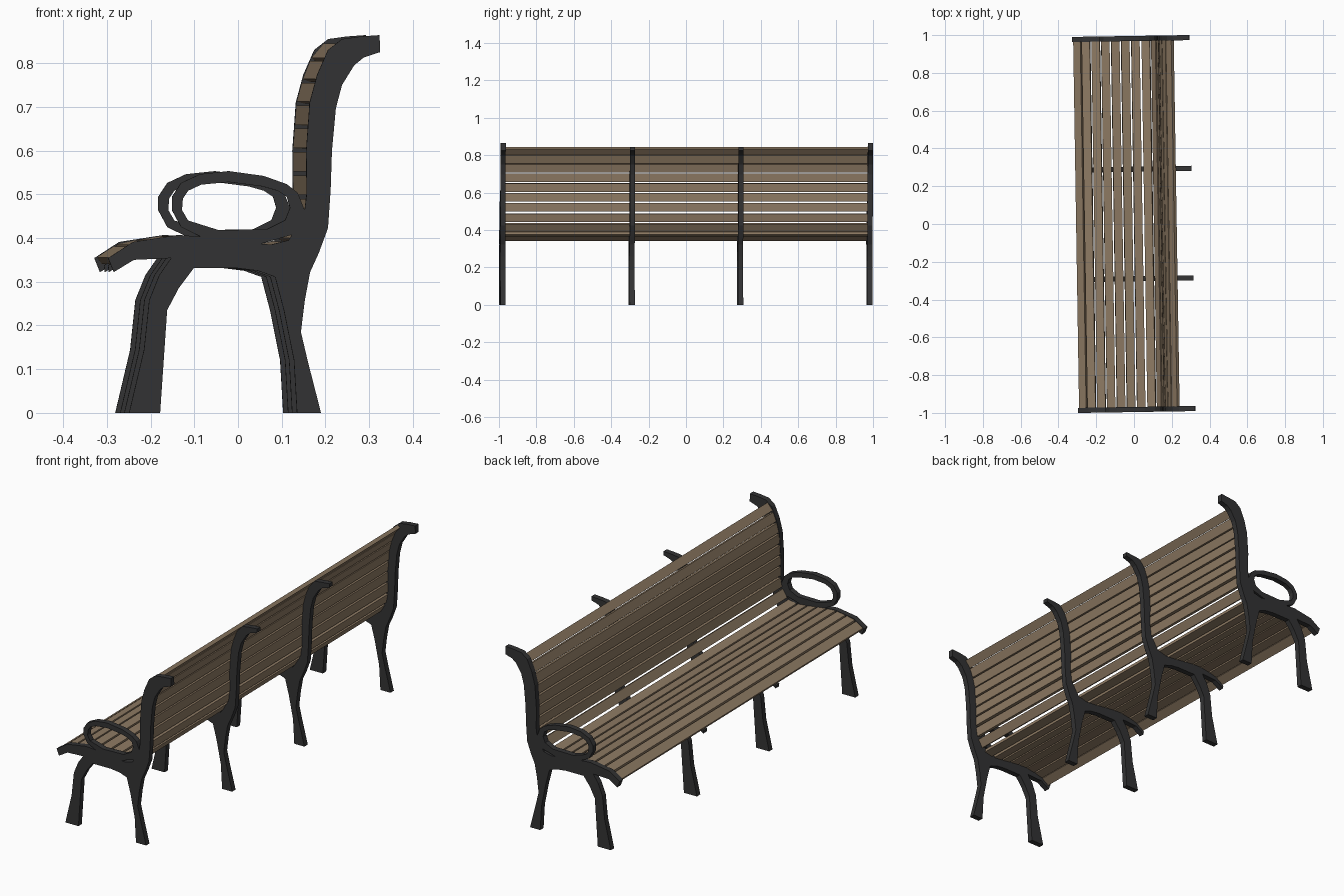
import bpy, bmesh
from mathutils import Vector, Matrix

if "Cube" in bpy.data.objects:
    bpy.data.objects.remove(bpy.data.objects["Cube"])

TWIST = Matrix.Rotation(0.016, 4, 'Z')   # the whole bench sits slightly turned
END_Y, MID_Y, THICK = 0.982, 0.29, 0.027

def material(name, rgb):
    m = bpy.data.materials.new(name)
    m.diffuse_color = (*rgb, 1)
    m.use_nodes = True
    m.node_tree.nodes["Principled BSDF"].inputs["Base Color"].default_value = m.diffuse_color
    return m

IRON = material("dark_iron", (0.033, 0.033, 0.034))
WOOD = material("brown_wood", (0.27, 0.195, 0.125))

def finish(bm, name, mat):
    bmesh.ops.recalc_face_normals(bm, faces=bm.faces)
    bm.transform(TWIST)
    me = bpy.data.meshes.new(name)
    bm.to_mesh(me)
    bm.free()
    me.materials.append(mat)
    ob = bpy.data.objects.new(name, me)
    bpy.context.collection.objects.link(ob)
    return ob

def plate(name, pts, y0, y1, mat):
    """Extrude a closed x-z outline from y0 to y1."""
    bm = bmesh.new()
    a = [bm.verts.new((x, y0, z)) for x, z in pts]
    b = [bm.verts.new((x, y1, z)) for x, z in pts]
    caps = [bm.faces.new(a), bm.faces.new(b[::-1])]
    n = len(pts)
    for i in range(n):
        j = (i + 1) % n
        bm.faces.new((a[i], b[i], b[j], a[j]))
    bmesh.ops.recalc_face_normals(bm, faces=bm.faces)
    bmesh.ops.triangulate(bm, faces=caps, ngon_method='EAR_CLIP')
    return finish(bm, name, mat)

def ring(name, outer, inner, y0, y1, mat):
    """Closed loop of rectangular section between two outlines."""
    bm = bmesh.new()
    loops = [[bm.verts.new((x, y, z)) for x, z in pts]
             for pts, y in ((outer, y0), (outer, y1), (inner, y1), (inner, y0))]
    n = len(outer)
    for k in range(4):
        p, q = loops[k], loops[(k + 1) % 4]
        for i in range(n):
            j = (i + 1) % n
            bm.faces.new((p[i], p[j], q[j], q[i]))
    return finish(bm, name, mat)

# sitting surface in x-z, from the front lip of the seat to the top of the back
SURFACE = [Vector(p) for p in (
    (-.313, .354), (-.256, .391), (-.153, .407), (-.085, .402), (0, .390),
    (.06, .385), (.10, .395), (.117, .423), (.135, .453), (.141, .50),
    (.140, .60), (.148, .71), (.165, .773), (.19, .83), (.222, .855),
    (.265, .861), (.308, .864))]

# rear edge, both legs and underside, from the top of the back to the front lip
UNDERSIDE = [
    (.309, .825), (.272, .813), (.25, .795), (.222, .75), (.208, .697),
    (.199, .60), (.196, .51), (.19, .423), (.169, .366), (.149, .322),
    (.137, .258), (.128, .185), (.144, .117), (.174, 0), (.119, 0),
    (.112, .121), (.089, .235), (.069, .311), (.03, .325), (-.018, .331),
    (-.117, .331), (-.151, .286), (-.178, .235), (-.194, 0), (-.265, 0),
    (-.231, .144), (-.219, .258), (-.196, .315), (-.169, .354),
    (-.254, .350), (-.300, .322)]

def offset(path, d):
    """Shift an open path sideways, below the sitting surface."""
    out = []
    for i, p in enumerate(path):
        t = (path[min(i + 1, len(path) - 1)] - path[max(i - 1, 0)]).normalized()
        out.append(p + Vector((t.y, -t.x)) * d)
    return out

def along(path, s):
    for a, b in zip(path, path[1:]):
        l = (b - a).length
        if s <= l:
            break
        s -= l
    return a + (b - a) * (s / l)

# cast frames: full depth at the ends, behind the slats in the middle
full = [tuple(p) for p in SURFACE] + UNDERSIDE
low = [tuple(p) for p in offset(SURFACE, 0.02)] + UNDERSIDE
for name, y, outline in (("right_end_frame", -END_Y, full), ("left_end_frame", END_Y, full),
                         ("right_middle_frame", -MID_Y, low), ("left_middle_frame", MID_Y, low)):
    plate(name, outline, y - THICK / 2, y + THICK / 2, IRON)

# oval armrests on the end frames
OUTER = [(-.167, .464), (-.167, .494), (-.146, .526), (-.103, .546), (-.037, .553),
         (.043, .542), (.096, .523), (.121, .503), (.138, .46), (.117, .41),
         (.03, .385), (-.085, .395), (-.146, .425)]
INNER = [(-.144, .464), (-.142, .49), (-.13, .508), (-.10, .522), (-.037, .528),
         (.04, .518), (.075, .508), (.096, .494), (.103, .469), (.092, .441),
         (.05, .42), (-.06, .418), (-.13, .44)]
for name, y in (("right_armrest", -END_Y), ("left_armrest", END_Y)):
    ring(name, OUTER, INNER, y - THICK / 2, y + THICK / 2, IRON)

# wooden slats following the sitting surface
PITCH, GAP, SLAT_T = 0.0535, 0.009, 0.018
half = END_Y - THICK / 2
for k in range(17):
    s = 0.002 + PITCH * k
    a = along(SURFACE, s + GAP / 2)
    b = along(SURFACE, s + PITCH - GAP / 2)
    t = (b - a).normalized()
    nrm = Vector((t.y, -t.x))
    a, b = a + nrm * 0.002, b + nrm * 0.002
    part = "seat_slat" if k < 9 else "back_slat"
    plate(f"{part}_{k + 1}", [a, b, b + nrm * SLAT_T, a + nrm * SLAT_T], -half, half, WOOD)
